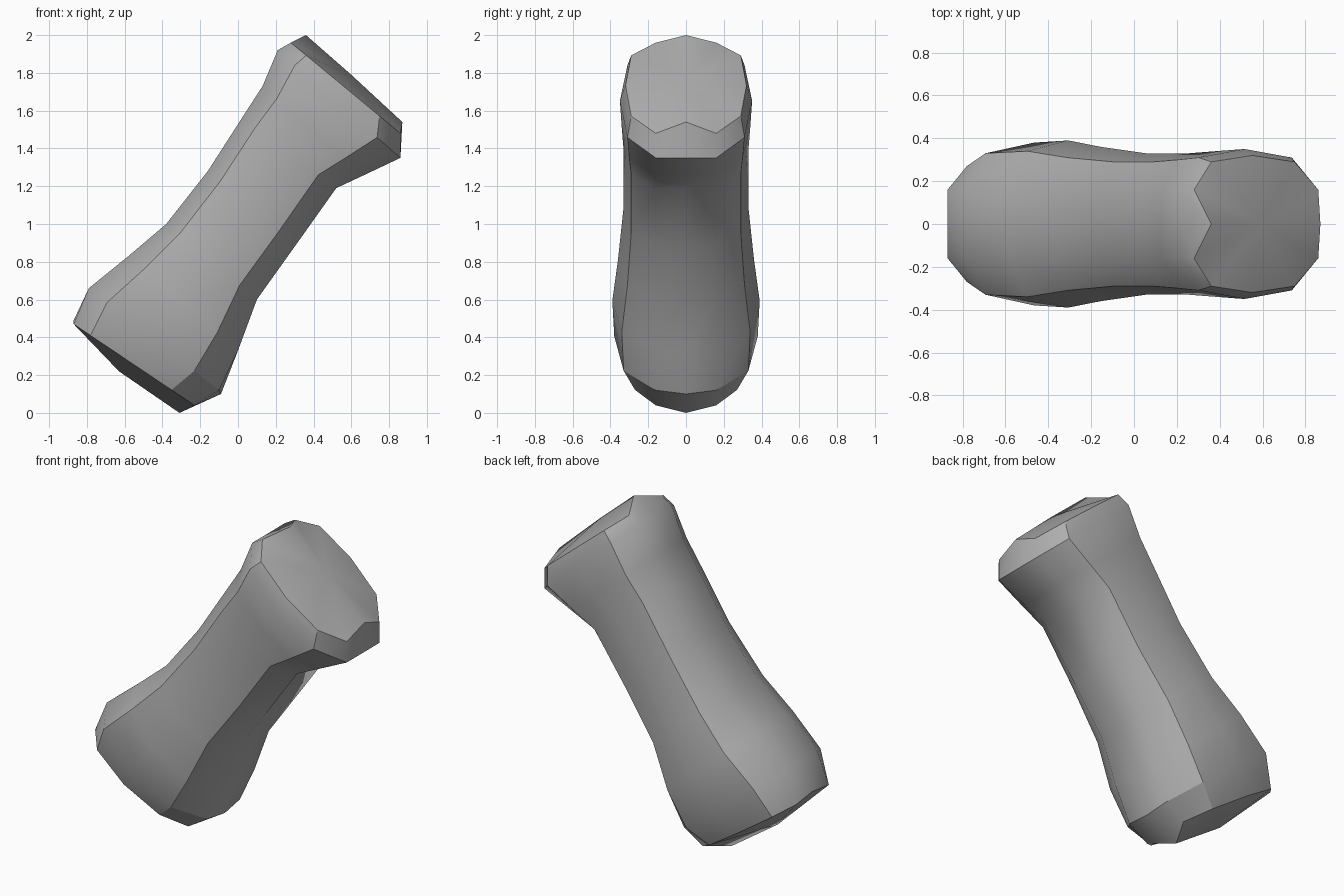
import bpy
import bmesh
from mathutils import Vector

default_cube = bpy.data.objects.get("Cube")
if default_cube:
    bpy.data.objects.remove(default_cube, do_unlink=True)

# Plain grey material
grey = bpy.data.materials.new("plain grey")
grey.use_nodes = True
colour = (0.42, 0.42, 0.42, 1.0)
grey.diffuse_color = colour
grey.node_tree.nodes["Principled BSDF"].inputs["Base Color"].default_value = colour

# Stations from the top rim to the bottom rim:
# upper outline (x, z), lower outline (x, z), half width at crease, half width at middle
stations = [
    ((0.28, 1.96), (0.86, 1.48), 0.29, 0.32),
    ((0.21, 1.92), (0.86, 1.35), 0.31, 0.35),
    ((0.13, 1.73), (0.67, 1.26), 0.30, 0.34),
    ((0.02, 1.56), (0.52, 1.19), 0.29, 0.33),
    ((-0.16, 1.28), (0.30, 0.88), 0.29, 0.33),
    ((-0.38, 1.0), (0.10, 0.60), 0.31, 0.36),
    ((-0.58, 0.83), (0.0, 0.33), 0.34, 0.39),
    ((-0.79, 0.66), (-0.10, 0.12), 0.33, 0.38),
    ((-0.87, 0.47), (-0.23, 0.04), 0.27, 0.31),
]
last = len(stations) - 1

# Centre-line points that leave the flat of the chamfered edge
upper_centre = {0: (0.36, 2.0), 5: (-0.37, 0.98), last: (-0.87, 0.49)}
lower_centre = {0: (0.87, 1.54), 3: (0.47, 1.2), last - 1: (-0.09, 0.10), last: (-0.31, 0.0)}
CHAMFER = 0.16


def point(xz, y):
    return Vector((xz[0], y, xz[1]))


def ring_points(index):
    """Closed twelve-point section, mirrored across y = 0."""
    upper, lower, crease, middle = stations[index]
    a, b = Vector(upper), Vector(lower)
    side = [
        (a, CHAMFER),
        (a.lerp(b, 0.14), crease),
        (a.lerp(b, 0.47), middle),
        (a.lerp(b, 0.81), crease),
        (b, CHAMFER),
    ]
    ring = [point(upper_centre.get(index, upper), 0)]
    ring += [point(p, y) for p, y in side]
    ring.append(point(lower_centre.get(index, lower), 0))
    ring += [point(p, -y) for p, y in reversed(side)]
    return ring


# Body: loft the sections together
bm = bmesh.new()
rings = [[bm.verts.new(co) for co in ring_points(i)] for i in range(len(stations))]
count = len(rings[0])
for above, below in zip(rings, rings[1:]):
    for i in range(count):
        j = (i + 1) % count
        bm.faces.new((above[i], above[j], below[j], below[i]))


# End caps: a fan around a slightly domed centre
def close_end(ring, centre):
    hub = bm.verts.new(point(centre, 0))
    for i in range(count):
        bm.faces.new((ring[i], ring[(i + 1) % count], hub))


close_end(rings[0], (0.60, 1.79))
close_end(rings[-1], (-0.63, 0.22))
bmesh.ops.recalc_face_normals(bm, faces=bm.faces[:])

# Smooth panels separated by sharp creases along the sides and around the rims
for face in bm.faces:
    face.smooth = True


def sharpen(first, second):
    bm.edges.get((first, second)).smooth = False


for above, below in zip(rings, rings[1:]):
    for i in (2, 4, 8, 10):
        sharpen(above[i], below[i])
for ring in (rings[0], rings[-1]):
    for i in range(count):
        sharpen(ring[i], ring[(i + 1) % count])
for ring in (rings[1], rings[-2]):
    for i in range(4, 8):
        sharpen(ring[i], ring[i + 1])

mesh = bpy.data.meshes.new("waisted_block")
bm.to_mesh(mesh)
bm.free()
mesh.materials.append(grey)
body = bpy.data.objects.new("waisted_block", mesh)
bpy.context.collection.objects.link(body)
